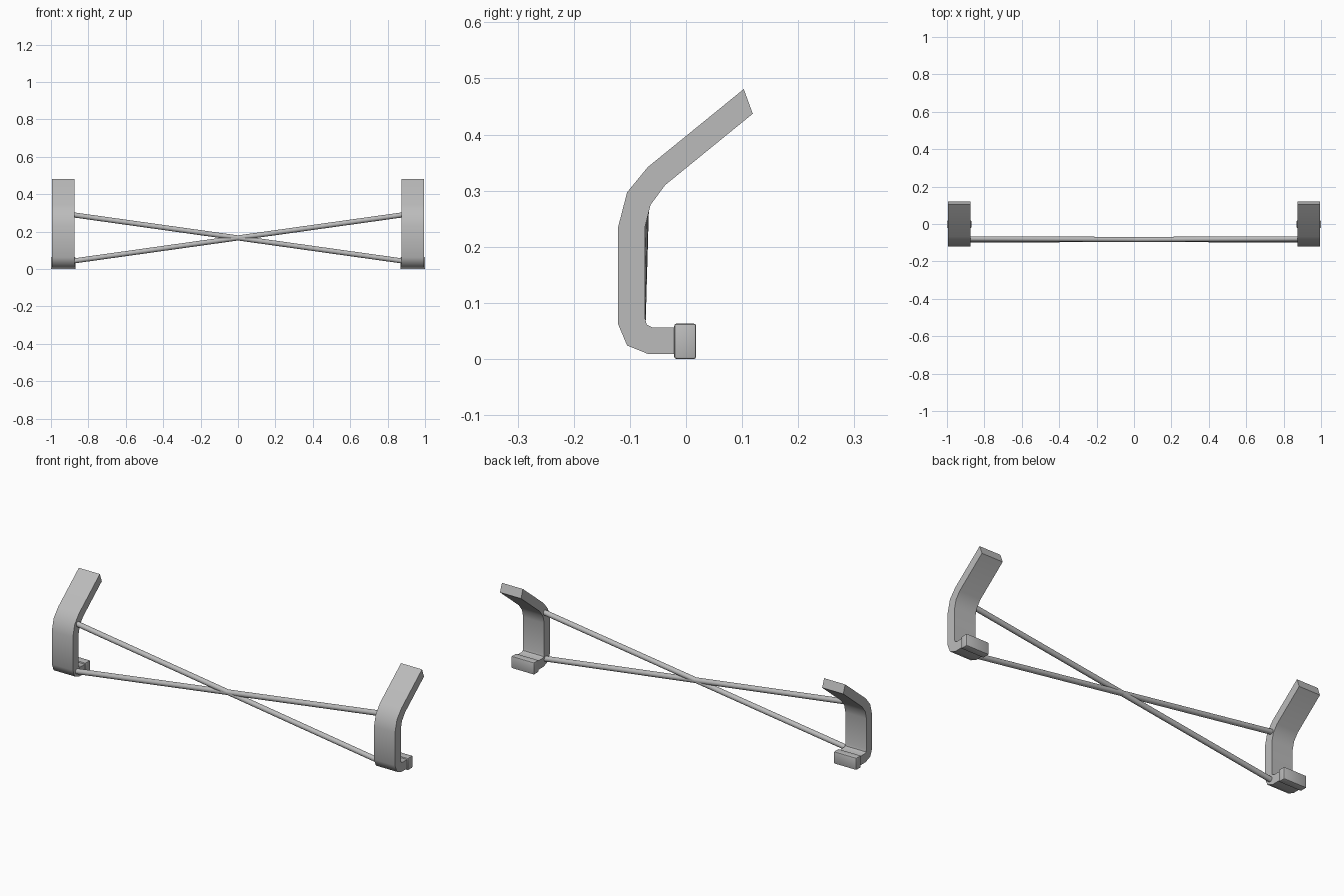
import bpy, bmesh
from mathutils import Vector

cube = bpy.data.objects.get("Cube")
if cube:
    bpy.data.objects.remove(cube, do_unlink=True)

grey = bpy.data.materials.new("grey_metal")
grey.use_nodes = True
colour = (0.5, 0.5, 0.5, 1)
grey.diffuse_color = colour
grey.node_tree.nodes["Principled BSDF"].inputs["Base Color"].default_value = colour


def finish(name, bm, angle):
    bmesh.ops.recalc_face_normals(bm, faces=bm.faces)
    mesh = bpy.data.meshes.new(name)
    bm.to_mesh(mesh)
    bm.free()
    mesh.materials.append(grey)
    obj = bpy.data.objects.new(name, mesh)
    bpy.context.collection.objects.link(obj)
    bpy.ops.object.select_all(action='DESELECT')
    obj.select_set(True)
    bpy.context.view_layer.objects.active = obj
    bpy.ops.object.shade_smooth_by_angle(angle=angle)
    return obj


# Bent strip side profile (y, z): outer edge, then inner edge back to the tip
outer = [(0.103, 0.481), (-0.068, 0.342), (-0.105, 0.297), (-0.121, 0.235),
         (-0.121, 0.062), (-0.105, 0.024), (-0.068, 0.009), (-0.01, 0.009)]
inner = [(-0.01, 0.056), (-0.06, 0.056), (-0.07, 0.061), (-0.073, 0.073),
         (-0.073, 0.235), (-0.063, 0.275), (-0.037, 0.31), (0.119, 0.437)]


def bracket(name, side):
    bm = bmesh.new()
    face = bm.faces.new([bm.verts.new((side * 0.873, y, z)) for y, z in outer + inner])
    new = bmesh.ops.extrude_face_region(bm, geom=[face])["geom"]
    verts = [v for v in new if isinstance(v, bmesh.types.BMVert)]
    bmesh.ops.translate(bm, verts=verts, vec=(side * 0.122, 0, 0))
    finish(name, bm, 0.8)


# Bevelled block on the foot of each bracket
def foot_block(name, side):
    bm = bmesh.new()
    bmesh.ops.create_cube(bm, size=1)
    bmesh.ops.scale(bm, verts=bm.verts, vec=(0.131, 0.039, 0.063))
    bmesh.ops.translate(bm, verts=bm.verts, vec=(side * 0.9345, -0.0015, 0.0315))
    bmesh.ops.bevel(bm, geom=bm.edges[:], offset=0.004, segments=2,
                    profile=0.5, affect='EDGES')
    finish(name, bm, 0.5)


# Crossed round rod running from the upper bend to the opposite lower bend
def rod(name, side):
    high = Vector((side * 0.885, -0.079, 0.29))
    low = Vector((-side * 0.885, -0.086, 0.042))
    axis = low - high
    bm = bmesh.new()
    bmesh.ops.create_cone(bm, cap_ends=True, segments=16, radius1=0.0135,
                          radius2=0.0135, depth=axis.length)
    turn = axis.to_track_quat('Z', 'Y').to_matrix()
    bmesh.ops.rotate(bm, verts=bm.verts, cent=(0, 0, 0), matrix=turn)
    bmesh.ops.translate(bm, verts=bm.verts, vec=(high + low) / 2)
    finish(name, bm, 0.8)


for label, side in (("left", 1), ("right", -1)):
    bracket(label + "_bracket", side)
    foot_block(label + "_foot_block", side)
    rod(label + "_cross_rod", side)
